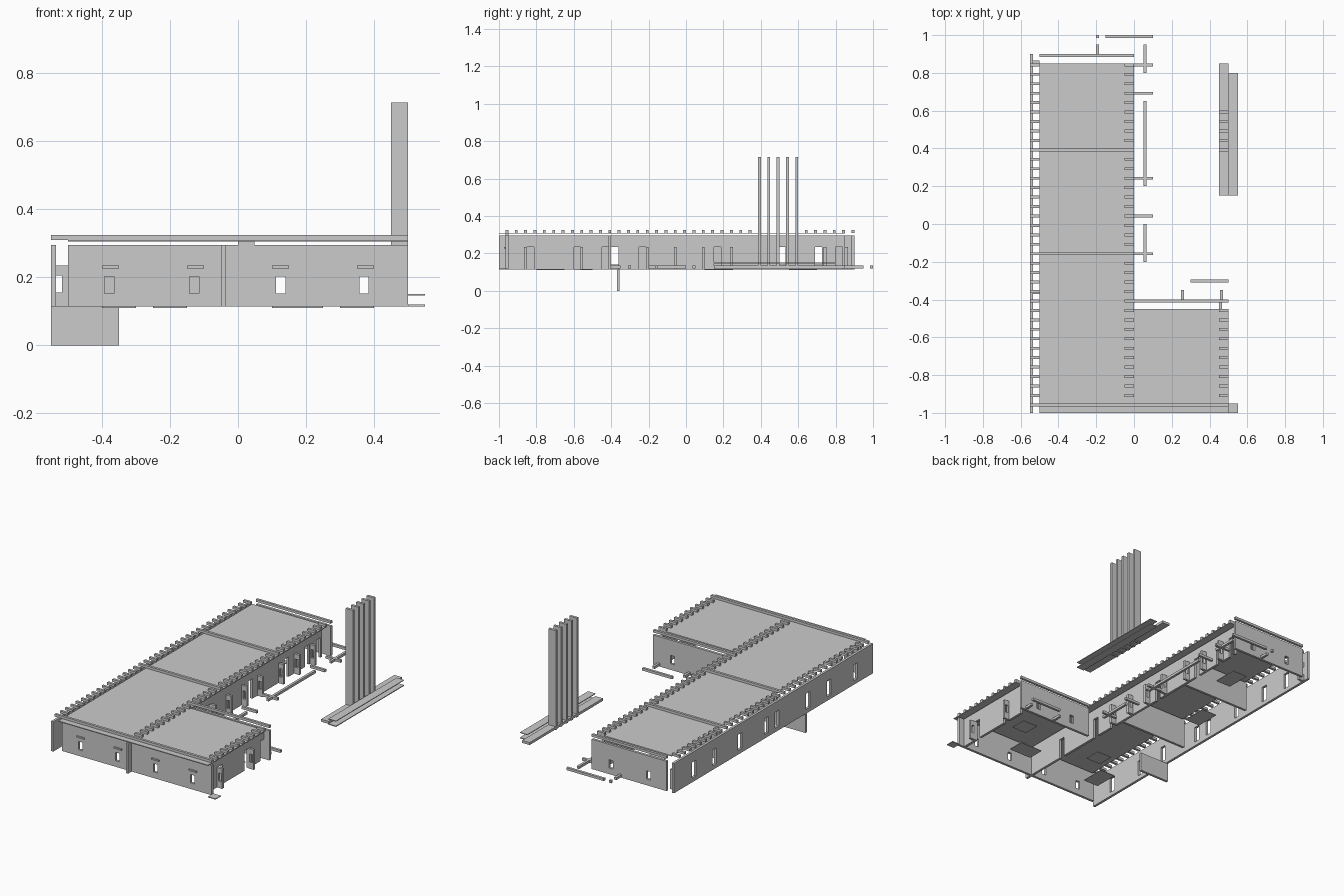
import bpy, bmesh

Z0, Z1, T = 0.115, 0.295, 0.015   # wall foot, wall top, wall thickness


def build(name, boxes):
    """One object made of axis-aligned boxes (x0, x1, y0, y1, z0, z1)."""
    bm = bmesh.new()
    for x0, x1, y0, y1, z0, z1 in boxes:
        v = bmesh.ops.create_cube(bm, size=1)['verts']
        bmesh.ops.scale(bm, vec=(x1 - x0, y1 - y0, z1 - z0), verts=v)
        bmesh.ops.translate(bm, vec=((x0 + x1) / 2, (y0 + y1) / 2, (z0 + z1) / 2), verts=v)
    me = bpy.data.meshes.new(name)
    bm.to_mesh(me)
    bm.free()
    ob = bpy.data.objects.new(name, me)
    bpy.context.collection.objects.link(ob)
    return ob


def wall(axis, at, a, b, holes=(), z0=Z0, z1=Z1):
    """Boxes of a wall running along axis from a to b; holes are (start, end, bottom, top)."""
    spans, pos = [], a
    for h0, h1, hb, ht in sorted(holes):
        spans.append((pos, h0, z0, z1))
        if hb > z0:
            spans.append((h0, h1, z0, hb))
        if ht < z1:
            spans.append((h0, h1, ht, z1))
        pos = h1
    spans.append((pos, b, z0, z1))
    if axis == 'x':
        return [(s, e, at, at + T, l, u) for s, e, l, u in spans]
    return [(at, at + T, s, e, l, u) for s, e, l, u in spans]


def windows(*starts):
    return [(x, x + 0.027, 0.152, 0.202) for x in starts]


def doors(*starts, low=Z0):
    return [(y, y + 0.038, low, 0.235) for y in starts]


# Outer walls
build("front_wall", wall('x', -0.965, -0.5, 0.5, windows(-0.392, -0.142, 0.112, 0.357)))
build("north_wall", wall('x', 0.885, -0.5, 0, windows(-0.392, -0.142)))
build("wing_north_wall", wall('x', -0.415, 0, 0.5, windows(0.112, 0.357)))
build("west_wall", wall('y', -0.55, -1, 0.9,
      doors(-0.85, -0.6, -0.4, -0.1, 0, 0.25, 0.495, 0.69, low=0.14)))
build("east_wall", wall('y', -0.05, -1, 0.85,
      doors(-0.7, -0.4, -0.25, 0.15, 0.495, 0.69, 0.8)))
build("wing_east_wall", wall('y', 0.45, -0.965, -0.4, doors(-0.85, -0.6, -0.45)))

# Cross walls and the deep foundation fin
build("cross_walls", wall('x', 0.385, -0.5, -0.05) + wall('x', -0.165, -0.5, -0.05))
build("foundation_fin", [(-0.55, -0.35, -0.37, -0.355, 0, Z0)])

# Low porch panels with windows
panels = []
for y in (-0.2, -0.05, 0.1, 0.25, 0.45, 0.6, 0.75):
    panels += wall('x', y - T, -0.035, 0.0, [(-0.027, -0.01, 0.155, 0.205)], z1=0.235)
for y in (-0.85, -0.55):
    panels += wall('x', y - T, 0.465, 0.5, [(0.474, 0.491, 0.155, 0.205)], z1=0.235)
for y in (0.865,):
    panels += wall('x', y - T, -0.535, -0.5, [(-0.535, -0.517, 0.155, 0.205)], z1=0.235)
build("porch_panels", panels)

# Flat roofs and the beams across them
build("roof", [(-0.5, 0, -1, 0.85, 0.305, 0.31), (0, 0.5, -1, -0.45, 0.305, 0.31)])
build("roof_beams", [(-0.55, 0.5, -0.965, -0.95, 0.31, 0.325),
                     (-0.55, 0, -0.165, -0.15, 0.31, 0.325),
                     (-0.55, 0, 0.385, 0.4, 0.31, 0.325),
                     (-0.5, 0, 0.885, 0.9, 0.31, 0.325),
                     (0, 0.5, -0.415, -0.4, 0.31, 0.325),
                     (0, 0.048, -0.965, -0.95, 0.295, 0.305)])

# Rafter ends along the eaves
rafters = []
for i in range(-18, 18):
    y = i * 0.05
    if i not in (-3, 8):
        for x in (-0.55, -0.05):
            rafters.append((x, x + 0.05, y - T, y, 0.31, 0.325))
    if i <= -9:
        rafters.append((0.45, 0.5, y - T, y, 0.31, 0.325))
build("rafter_ends", rafters)

# Small ledges over the front windows
build("window_ledges", [(x, x + 0.05, -0.972, -0.965, 0.226, 0.235)
                        for x in (-0.4, -0.15, 0.1, 0.35)])

# Loose floor plates under the rooms
build("floor_plates", [(x, x + w, y, y + d, 0.11, 0.114) for x, y, w, d in (
    (-0.4, -0.8, 0.1, 0.15), (-0.25, -0.6, 0.1, 0.1), (0.1, -0.8, 0.15, 0.1),
    (0.3, -0.6, 0.1, 0.1), (-0.4, 0.1, 0.1, 0.15), (-0.25, 0.55, 0.1, 0.15))])

# Low rails on the ground east and north of the building
rails = [(0, 0.1, y - T, y) for y in (-0.15, 0.05, 0.25, 0.7, 0.85)]
rails += [(0.05, 0.065, a, b) for a, b in ((-0.2, 0), (0.2, 0.65), (0.8, 0.95))]
rails += [(-0.15, 0.1, 0.985, 1), (-0.2, -0.185, 0.985, 1), (-0.2, -0.185, 0.9, 0.95),
          (0.3, 0.5, -0.31, -0.295), (0.25, 0.265, -0.4, -0.35), (0.455, 0.47, -0.4, -0.35)]
build("ground_rails", [r + (0.12, 0.135) for r in rails])
build("corner_plate", [(0.5, 0.55, -1, -0.95, 0.115, 0.12)])

# Separate platform with five tall fins
build("platform", [(0.5, 0.55, 0.15, 0.8, 0.115, 0.12), (0.5, 0.55, 0.15, 0.8, 0.147, 0.151),
                   (0.45, 0.5, 0.15, 0.85, 0.12, 0.135)])
build("tower_fins", [(0.45, 0.5, y / 100 - T, y / 100, Z0, 0.715) for y in (40, 45, 50, 55, 60)])
